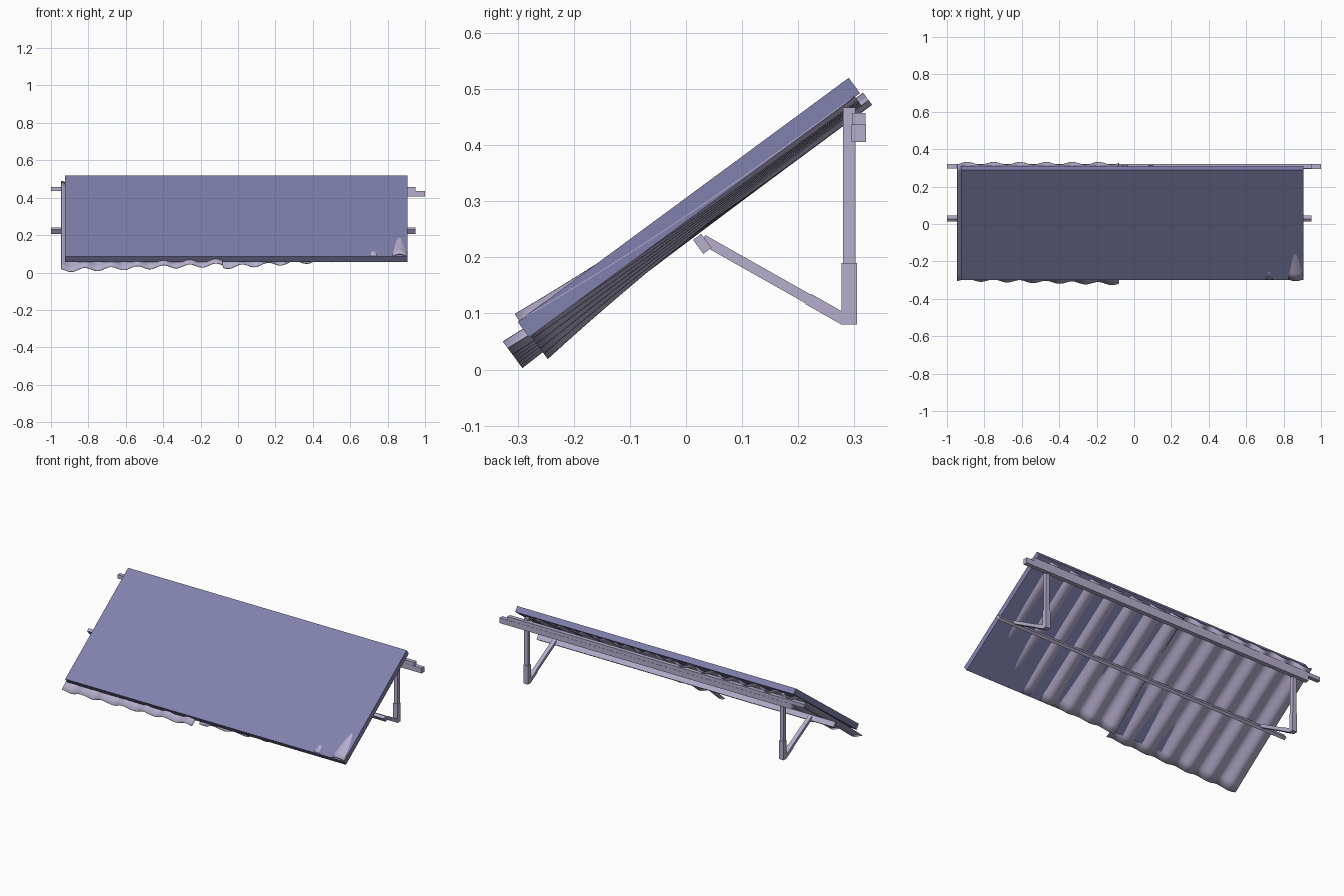
import bpy, bmesh, math
from mathutils import Matrix, Vector

if "Cube" in bpy.data.objects:
    bpy.data.objects.remove(bpy.data.objects["Cube"])

def material(name, rgb):
    m = bpy.data.materials.new(name)
    m.diffuse_color = (*rgb, 1)
    m.use_nodes = True
    m.node_tree.nodes["Principled BSDF"].inputs["Base Color"].default_value = m.diffuse_color
    return m

LAVENDER = material("pale lavender metal", (0.46, 0.42, 0.60))
BLUE = material("slate blue panel", (0.22, 0.22, 0.42))

TILT = math.atan2(0.435, 0.59)
S = Vector((0, math.cos(TILT), math.sin(TILT)))      # up the slope
N = Vector((0, -math.sin(TILT), math.cos(TILT)))     # out of the slope
P0 = Vector((0, -0.30, 0.085))                       # panel's top front edge

def on_slope(x, s, w):
    return P0 + Vector((x, 0, 0)) + S * s + N * w

def finish(name, bm, mat):
    me = bpy.data.meshes.new(name)
    bmesh.ops.recalc_face_normals(bm, faces=bm.faces)
    bm.to_mesh(me)
    bm.free()
    me.materials.append(mat)
    ob = bpy.data.objects.new(name, me)
    bpy.context.collection.objects.link(ob)
    return ob

def box(name, center, size, mat=LAVENDER, tilt=0.0):
    bm = bmesh.new()
    bmesh.ops.create_cube(bm, size=1, matrix=Matrix.Translation(center)
                          @ Matrix.Rotation(tilt, 4, 'X')
                          @ Matrix.Diagonal((*size, 1)))
    return finish(name, bm, mat)

# Tilted flat panel
LENGTH, THICK = 0.733, 0.034
box("roof_panel", on_slope(-0.01, LENGTH / 2, -THICK / 2),
    (1.83, LENGTH, THICK), BLUE, TILT)

# Corrugated sheets under the panel: each sags from its front offset to its back offset
def sheet(name, x0, x1, s0, s1, front, back, amp=0.012, pitch=0.14, crest=0.86):
    nx, ns = 84, 16
    bm = bmesh.new()
    grid = []
    for j in range(ns + 1):
        t = j / ns
        ease = 1 - (1 - t) ** 2.5
        row = []
        for i in range(nx + 1):
            u = i / nx
            x = x0 + (x1 - x0) * u
            wf = front[0] + (front[1] - front[0]) * u
            wb = back[0] + (back[1] - back[0]) * u
            w = wf + (wb - wf) * ease + amp * math.cos(2 * math.pi * (x - crest) / pitch)
            row.append(bm.verts.new(on_slope(x, s0 + (s1 - s0) * t, w)))
        grid.append(row)
    for j in range(ns):
        for i in range(nx):
            bm.faces.new((grid[j][i], grid[j][i + 1], grid[j + 1][i + 1], grid[j + 1][i]))
    ob = finish(name, bm, LAVENDER)
    mod = ob.modifiers.new("thickness", 'SOLIDIFY')
    mod.thickness = 0.003
    mod.offset = 0
    bpy.context.view_layer.objects.active = ob
    ob.select_set(True)
    bpy.ops.object.shade_smooth_by_angle(angle=math.radians(40))
    ob.select_set(False)

sheet("corrugated_sheet_left", -0.945, -0.08, -0.042, 0.738,
      (-0.060, -0.024), (-0.050, -0.050))
sheet("corrugated_sheet_right", -0.08, 0.905, 0.004, 0.722,
      (-0.074, 0.005), (-0.042, -0.028))

# Long rails
box("middle_rail", (-0.025, 0.029, 0.224), (1.95, 0.018, 0.031), tilt=TILT)
box("upper_back_rail", (-0.025, 0.308, 0.446), (1.95, 0.024, 0.022))
box("lower_back_rail", (0.04, 0.308, 0.421), (1.92, 0.026, 0.031))

# Two supports: post, foot sleeve and diagonal strut
top, foot = Vector((0, 0.03, 0.232)), Vector((0, 0.283, 0.089))
run = foot - top
strut_tilt = math.atan2(run.z, run.y)
for side, x in (("left", -0.84), ("right", 0.84)):
    off = Vector((x, 0, 0))
    box(side + "_post", (x, 0.291, 0.275), (0.024, 0.022, 0.385))
    box(side + "_post_sleeve", (x, 0.291, 0.135), (0.030, 0.027, 0.110))
    box(side + "_strut", off + (top + foot) / 2, (0.024, run.length, 0.018), tilt=strut_tilt)
    box(side + "_strut_sleeve", off + top + run * 0.87, (0.029, 0.075, 0.021), tilt=strut_tilt)
